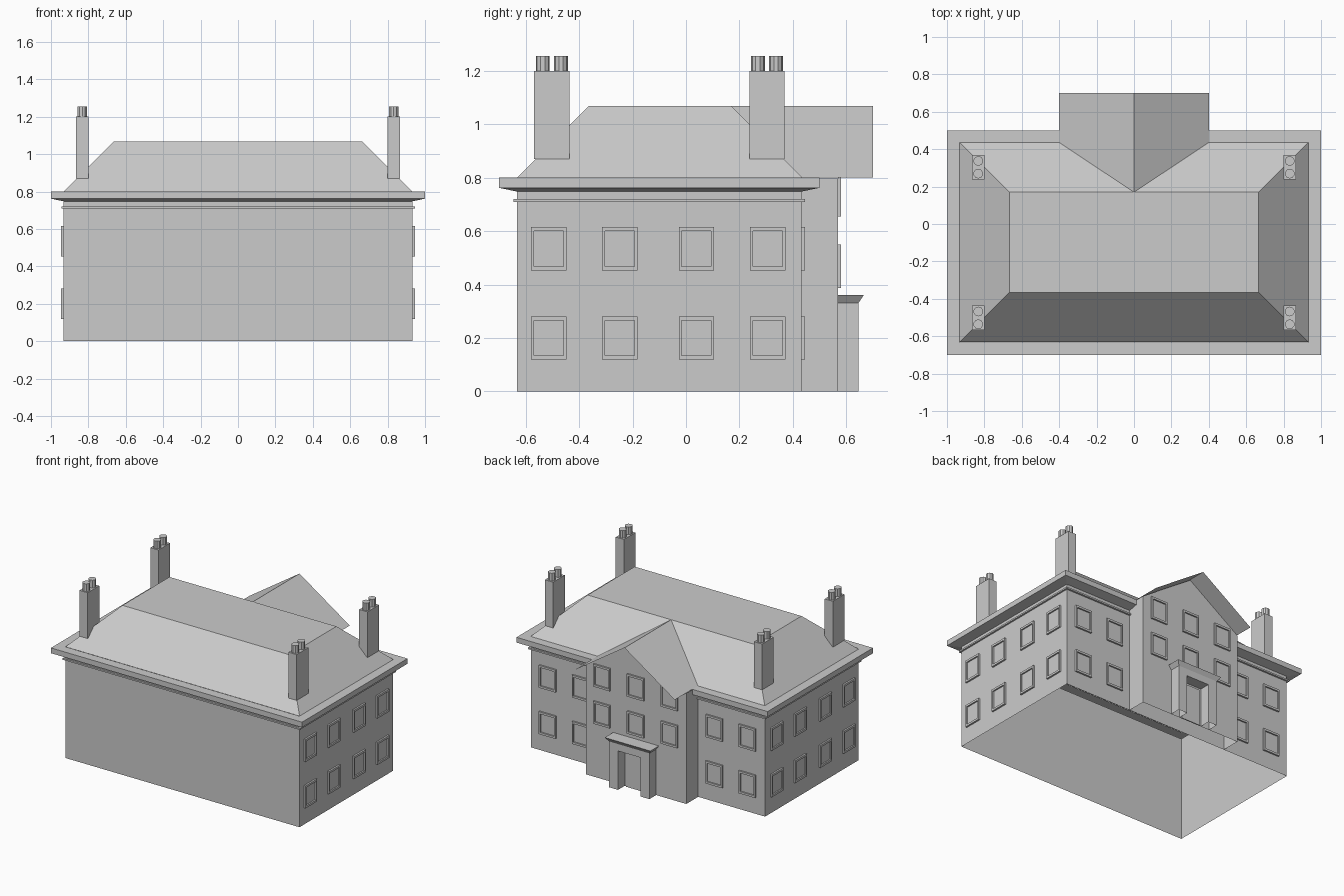
import bpy, bmesh
from mathutils import Vector

if "Cube" in bpy.data.objects:
    bpy.data.objects.remove(bpy.data.objects["Cube"])


def make(name, verts, faces, drop=()):
    me = bpy.data.meshes.new(name)
    bm = bmesh.new()
    vs = [bm.verts.new(v) for v in verts]
    fs = [bm.faces.new([vs[i] for i in f]) for f in faces]
    bmesh.ops.recalc_face_normals(bm, faces=bm.faces)
    # Leave chosen hidden faces open
    bmesh.ops.delete(bm, geom=[fs[i] for i in drop], context='FACES_ONLY')
    bm.to_mesh(me)
    bm.free()
    ob = bpy.data.objects.new(name, me)
    bpy.context.collection.objects.link(ob)
    return ob


def loft(name, rings, drop=()):
    """Solid through matching rings; face 0 is the first cap, face 1 the last."""
    n = len(rings[0])
    verts = [p for r in rings for p in r]
    faces = [list(range(n)), [len(verts) - n + i for i in range(n)]]
    for k in range(len(rings) - 1):
        for i in range(n):
            j = (i + 1) % n
            faces.append([k * n + i, k * n + j, (k + 1) * n + j, (k + 1) * n + i])
    return make(name, verts, faces, drop)


def rect(x0, x1, y0, y1, z):
    return [(x0, y0, z), (x1, y0, z), (x1, y1, z), (x0, y1, z)]


def box(name, x0, x1, y0, y1, z0, z1, drop=()):
    return loft(name, [rect(x0, x1, y0, y1, z0), rect(x0, x1, y0, y1, z1)], drop)


def window(name, centre, along, out):
    """Raised frame around a pane; centre lies on the wall."""
    c, a, o, up = Vector(centre), Vector(along), Vector(out), Vector((0, 0, 1))

    def ring(w, h, d):
        return [c + a * w * s + up * h * t + o * d
                for s, t in ((-1, -1), (1, -1), (1, 1), (-1, 1))]
    return loft(name, [ring(.066, .081, 0), ring(.066, .081, .012),
                       ring(.055, .066, .012), ring(.055, .066, .002)], drop=[0])


# Main block (open below), string course and eaves
box("main_walls", -.933, .933, -.633, .433, 0, .75, drop=[0, 1])
box("string_course", -.945, .945, -.646, .446, .709, .72, drop=[0, 1])
for z in (.709, .72):
    outer, inner = rect(-.945, .945, -.646, .446, z), rect(-.933, .933, -.633, .433, z)
    make("string_course_ledge", outer + inner,
         [(i, (i + 1) % 4, 4 + (i + 1) % 4, 4 + i) for i in range(4)])
loft("eaves", [rect(-.933, .933, -.633, .433, .748), rect(-1, 1, -.7, .5, .762),
               rect(-1, 1, -.7, .5, .8), rect(-.933, .933, -.633, .436, .8)], drop=[0, 1])

# Hipped roof with flat top
loft("hipped_roof", [rect(-.933, .933, -.632, .436, .8),
                     rect(-.665, .665, -.365, .17, 1.068)], drop=[0])

# Gabled wing (open below) and its thin overhanging roof
gable = [(-.4, 0), (.4, 0), (.4, .797), (0, 1.065), (-.4, .797)]
loft("wing_walls", [[(x, y, z) for x, z in gable] for y in (.433, .568)], drop=[0, 2, 4, 5])
make("wing_roof", [(0, .17, 1.068), (0, .7, 1.068), (.4, .436, .8), (.4, .7, .8),
                   (-.4, .436, .8), (-.4, .7, .8)],
     [(0, 2, 3, 1), (0, 1, 5, 4)])

# Windows on the sides, back and wing
for z in (.2, .534):
    for s in (-1, 1):
        for y in (-.514, -.248, .039, .306):
            window("side_window", (s * .933, y, z), (0, 1, 0), (s, 0, 0))
        for x in (.532, .796):
            window("back_window", (s * x, .433, z), (1, 0, 0), (0, 1, 0))
for z in (.468, .735):
    for x in (-.268, 0, .268):
        window("wing_window", (x, .568, z), (1, 0, 0), (0, 1, 0))

# Entrance porch with open-based pillars
for s in (-1, 1):
    a, b = sorted((s * .09, s * .16))
    box("porch_pillar", a, b, .568, .645, 0, .28, drop=[0, 1])
box("porch_lintel", -.16, .16, .568, .645, .28, .33, drop=[1])
loft("porch_canopy", [rect(-.16, .16, .568, .645, .33), rect(-.182, .182, .568, .665, .36)],
     drop=[0])
box("door", -.075, .075, .568, .575, 0, .265)

# Chimneys, each with two pots
for s in (-1, 1):
    for yc in (-.502, .303):
        a, b = sorted((s * .8, s * .865))
        box("chimney", a, b, yc - .066, yc + .066, .87, 1.2, drop=[0])
        # Foot of the stack that meets the hip
        for t in (-1, 1):
            bpy.ops.mesh.primitive_cylinder_add(
                vertices=10, radius=.026, depth=.055,
                location=(s * .8325, yc + t * .034, 1.2275))
            bpy.context.object.name = "chimney_pot"
